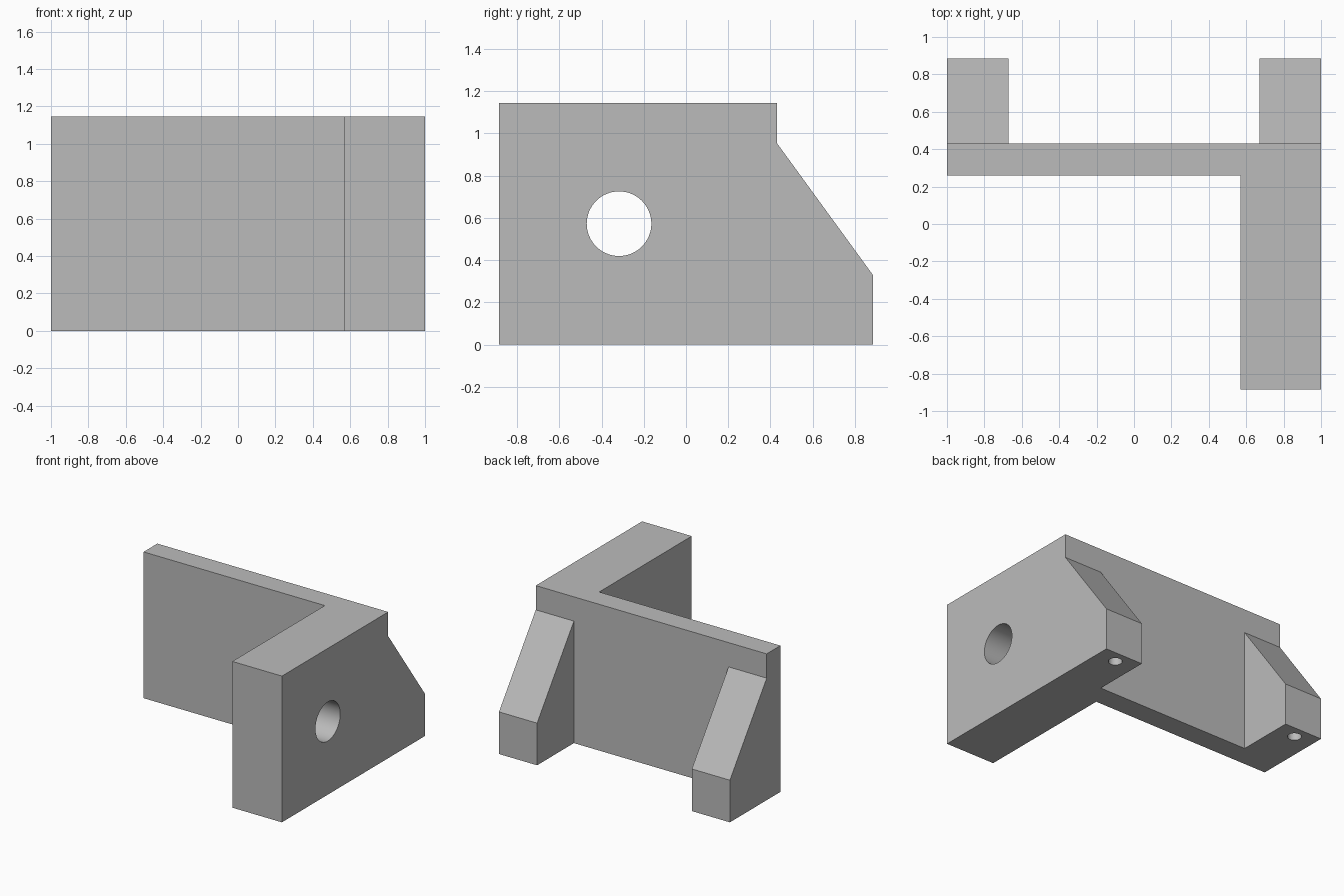
import bpy, bmesh, math
from mathutils import Vector, Matrix

default = bpy.data.objects.get("Cube")
if default:
    bpy.data.objects.remove(default, do_unlink=True)

HEIGHT, BACK, WALL_BACK, WALL_FRONT = 1.145, 0.885, 0.43, 0.26
RIB_WIDTH, ARM_INNER = 0.33, 0.57

grey = bpy.data.materials.new("plain grey")
grey.use_nodes = True
grey.diffuse_color = (0.5, 0.5, 0.5, 1)
grey.node_tree.nodes["Principled BSDF"].inputs["Base Color"].default_value = (0.5, 0.5, 0.5, 1)


def add_object(name, bm):
    bmesh.ops.recalc_face_normals(bm, faces=bm.faces)
    mesh = bpy.data.meshes.new(name)
    bm.to_mesh(mesh)
    bm.free()
    mesh.materials.append(grey)
    obj = bpy.data.objects.new(name, mesh)
    bpy.context.collection.objects.link(obj)
    return obj


def prism(name, outline, along):
    """Extrude a closed outline of 3D points along a vector."""
    bm = bmesh.new()
    face = bm.faces.new([bm.verts.new(p) for p in outline])
    top = bmesh.ops.extrude_face_region(bm, geom=[face])["geom"]
    bmesh.ops.translate(bm, vec=Vector(along),
                        verts=[v for v in top if isinstance(v, bmesh.types.BMVert)])
    return add_object(name, bm)


def cylinder(name, centre, radius, depth, axis):
    bm = bmesh.new()
    turn = Vector((0, 0, 1)).rotation_difference(Vector(axis)).to_matrix().to_4x4()
    bmesh.ops.create_cone(bm, cap_ends=True, segments=64, radius1=radius, radius2=radius,
                          depth=depth, matrix=Matrix.Translation(centre) @ turn)
    return add_object(name, bm)


def combine(target, tool, operation):
    """Apply a boolean and remove the tool object."""
    mod = target.modifiers.new(tool.name, 'BOOLEAN')
    mod.operation, mod.solver, mod.object = operation, 'EXACT', tool
    bpy.context.view_layer.objects.active = target
    bpy.ops.object.modifier_apply(modifier=mod.name)
    bpy.data.objects.remove(tool, do_unlink=True)


# Upright wall with the thick arm reaching forward
plan = [(-1, WALL_FRONT), (ARM_INNER, WALL_FRONT), (ARM_INNER, -BACK),
        (1, -BACK), (1, WALL_BACK), (-1, WALL_BACK)]
bracket = prism("bracket", [(x, y, 0) for x, y in plan], (0, 0, HEIGHT))

# Sloped support ribs behind the wall, each with a blind hole underneath
rib_side = [(WALL_BACK, 0), (BACK, 0), (BACK, 0.33), (WALL_BACK, 0.955)]
for side in (-1, 1):
    rib = prism("rib", [(side, y, z) for y, z in rib_side], (-side * RIB_WIDTH, 0, 0))
    combine(bracket, rib, 'UNION')
    hole = cylinder("screw_hole", (side * (1 - RIB_WIDTH / 2), 0.787, 0), 0.05, 0.5, (0, 0, 1))
    combine(bracket, hole, 'DIFFERENCE')

# Round bore through the arm
bore = cylinder("bore", ((1 + ARM_INNER) / 2, -0.317, 0.573), 0.153, 0.7, (1, 0, 0))
combine(bracket, bore, 'DIFFERENCE')

# Merge flat neighbours, then smooth only the round walls
bm = bmesh.new()
bm.from_mesh(bracket.data)
bmesh.ops.remove_doubles(bm, verts=bm.verts, dist=0.0001)
bmesh.ops.dissolve_limit(bm, angle_limit=math.radians(1), verts=bm.verts, edges=bm.edges)
bm.to_mesh(bracket.data)
bm.free()
bpy.ops.object.select_all(action='DESELECT')
bracket.select_set(True)
bpy.context.view_layer.objects.active = bracket
bpy.ops.object.shade_smooth_by_angle(angle=math.radians(30))
